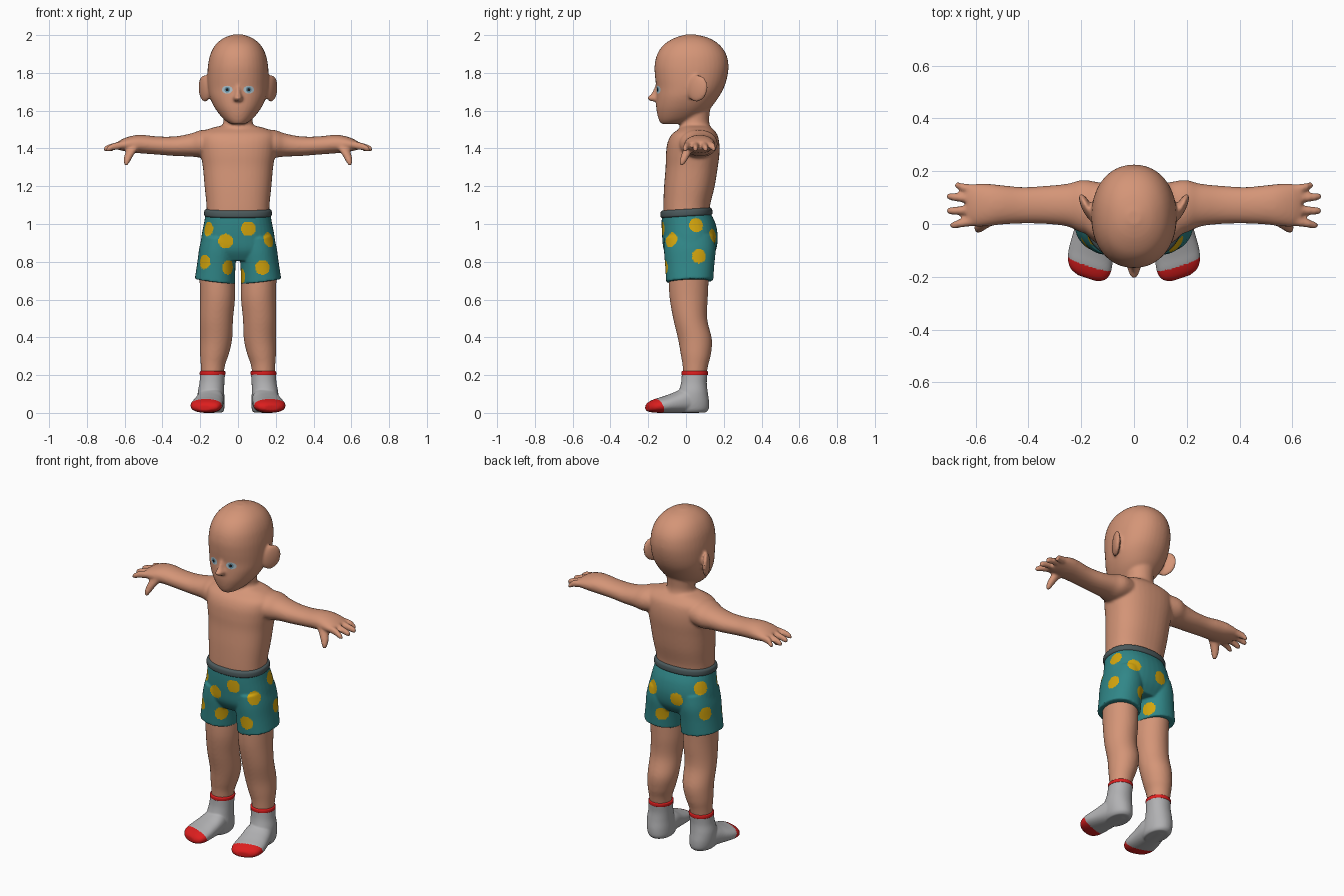
import bpy, bmesh, math
from mathutils import Matrix, Vector
from mathutils.bvhtree import BVHTree


def material(name, rgb):
    m = bpy.data.materials.new(name)
    m.diffuse_color = (*rgb, 1)
    return m


SKIN = material("skin", (0.66, 0.30, 0.185))
TEAL = material("teal cloth", (0.03, 0.24, 0.245))
YELLOW = material("yellow dots", (0.66, 0.38, 0.004))
BAND = material("dark grey elastic", (0.07, 0.10, 0.105))
GREY = material("sock grey", (0.44, 0.44, 0.45))
RED = material("sock red", (0.72, 0.013, 0.013))
WHITE = material("eye white", (0.45, 0.55, 0.6))
IRIS = material("eye blue", (0.12, 0.28, 0.38))
BLACK = material("pupil black", (0.01, 0.01, 0.012))


def smooth_rows(rows, steps=5):
    """Catmull-Rom interpolation of profile rows."""
    out = []
    for i in range(len(rows) - 1):
        p = [rows[max(0, min(len(rows) - 1, i + k))] for k in (-1, 0, 1, 2)]
        for j in range(steps):
            t = j / steps
            out.append([0.5 * (2 * b + (c - a) * t + (2 * a - 5 * b + 4 * c - d) * t * t
                               + (3 * b - a - 3 * c + d) * t ** 3) for a, b, c, d in zip(*p)])
    return out + [list(rows[-1])]


def loft(bm, rows, order="abz", side=1, power=2.0, slope_a=0.0, slope_b=0.0, n=40):
    """Closed tube; row = (position along, centre a, half a, low b, high b)."""
    rings = []
    for l, ac, ah, b0, b1 in smooth_rows(rows):
        ring = []
        for k in range(n):
            c, s = math.cos(2 * math.pi * k / n), math.sin(2 * math.pi * k / n)
            da = ah * math.copysign(abs(c) ** (2 / power), c)
            db = (b1 - b0) / 2 * math.copysign(abs(s) ** (2 / power), s)
            a, b, q = ac + da, (b0 + b1) / 2 + db, l + slope_a * da + slope_b * db
            x, y, z = {"abz": (a, b, q), "xba": (q, b, a), "ayb": (a, q, b)}[order]
            ring.append(bm.verts.new((x * side, y, z)))
        rings.append(ring)
    for r0, r1 in zip(rings, rings[1:]):
        for k in range(n):
            bm.faces.new((r0[k], r0[(k + 1) % n], r1[(k + 1) % n], r1[k]))
    bm.faces.new(rings[0][::-1])
    bm.faces.new(rings[-1])


def finish(name, bm, mats, voxel=0.0, iterations=6, rule=None):
    """Make the object, fuse overlapping parts into one skin, colour by rule."""
    bmesh.ops.recalc_face_normals(bm, faces=bm.faces)
    me = bpy.data.meshes.new(name)
    bm.to_mesh(me)
    bm.free()
    ob = bpy.data.objects.new(name, me)
    bpy.context.collection.objects.link(ob)
    if voxel:
        r = ob.modifiers.new("fuse", "REMESH")
        r.mode, r.voxel_size = "VOXEL", voxel
        s = ob.modifiers.new("soften", "SMOOTH")
        s.factor, s.iterations = 0.5, iterations
        dg = bpy.context.evaluated_depsgraph_get()
        ob.data = bpy.data.meshes.new_from_object(ob.evaluated_get(dg))
        ob.modifiers.clear()
    ob.data.materials.clear()
    for m in mats:
        ob.data.materials.append(m)
    for p in ob.data.polygons:
        p.use_smooth = True
        p.material_index = rule(p.center) if rule else 0
    return ob


# ---- body: head, neck, torso, arms, hands and legs fused together
bm = bmesh.new()
loft(bm, [(1.53, 0, .04, -.132, -.02), (1.55, 0, .07, -.143, .04), (1.58, 0, .098, -.152, .09),
          (1.62, 0, .126, -.158, .135), (1.67, 0, .149, -.158, .172), (1.72, 0, .159, -.157, .2),
          (1.78, 0, .162, -.164, .219), (1.84, 0, .159, -.166, .225), (1.9, 0, .146, -.152, .212),
          (1.95, 0, .118, -.117, .176), (1.985, 0, .075, -.06, .12), (2.003, 0, .025, 0, .05)], power=2.15)
# nose
loft(bm, [(1.74, 0, .012, -.16, -.1), (1.69, 0, .019, -.184, -.1), (1.668, 0, .026, -.208, -.1),
          (1.65, 0, .022, -.188, -.1)], n=16)
# neck and torso
loft(bm, [(1.46, 0, .1, -.05, .14), (1.51, 0, .086, -.035, .13), (1.55, 0, .076, -.026, .122),
          (1.62, 0, .08, -.03, .13)])
loft(bm, [(1.03, 0, .165, -.12, .122), (1.1, 0, .167, -.12, .128), (1.2, 0, .177, -.116, .152),
          (1.3, 0, .186, -.108, .168), (1.37, 0, .197, -.106, .177), (1.43, 0, .205, -.098, .176),
          (1.475, 0, .2, -.075, .165), (1.505, 0, .15, -.035, .14), (1.522, 0, .08, -.02, .12)], power=2.35)
for s in (1, -1):
    # arm and palm
    loft(bm, [(.1, 1.43, .07, -.04, .15), (.19, 1.425, .073, -.035, .167), (.25, 1.418, .061, -.01, .153),
              (.33, 1.412, .052, 0, .145), (.42, 1.415, .048, .002, .14), (.5, 1.422, .049, -.002, .147),
              (.55, 1.423, .046, -.008, .152), (.6, 1.42, .035, -.01, .152), (.635, 1.415, .022, .0, .145)],
         "xba", s, 2.1)
    # fingers: base y, tip y, tip x
    for yb, yt, xt in ((.012, -.004, .698), (.053, .05, .712), (.093, .104, .712), (.13, .146, .682)):
        loft(bm, [(.59, 1.42, .022, yb - .017, yb + .017),
                  (.65, 1.412, .02, (yb + yt) / 2 - .017, (yb + yt) / 2 + .017),
                  (xt - .015, 1.4, .017, yt - .014, yt + .014), (xt, 1.394, .009, yt - .007, yt + .007)],
             "xba", s, n=16)
    # thumb
    loft(bm, [(1.42, .545, .035, -.005, .05), (1.37, .574, .026, -.024, .025),
              (1.335, .588, .019, -.034, .005), (1.312, .592, .01, -.034, -.012)], "abz", s, n=16)
    # ear
    ear = (Matrix.Diagonal((s, 1, 1, 1)) @ Matrix.Translation((.177, .06, 1.717))
           @ Matrix.Rotation(math.radians(-27), 4, "Z") @ Matrix.Rotation(math.radians(-15), 4, "X")
           @ Matrix.Diagonal((.019, .06, .072, 1)))
    bmesh.ops.create_uvsphere(bm, u_segments=24, v_segments=16, radius=1, matrix=ear)
    # leg
    loft(bm, [(.16, .137, .055, -.012, .1), (.25, .133, .064, -.018, .117), (.31, .125, .076, -.028, .132),
              (.39, .116, .085, -.042, .137), (.5, .114, .088, -.068, .112), (.62, .108, .093, -.088, .116),
              (.75, .112, .093, -.092, .122)], "abz", s)
body = finish("body", bm, [SKIN], 0.0075, 7)

# ---- eyes: thin plates laid on the face
bm = bmesh.new()
bm.from_mesh(body.data)
face_tree = BVHTree.FromBMesh(bm)
bm.free()


def eye_plate(name, mat, rx, rz, lift):
    b = bmesh.new()
    for s in (1, -1):
        def spot(r, k):
            x = s * .057 + r * rx * math.cos(k * math.pi / 12)
            z = 1.711 + r * rz * math.sin(k * math.pi / 12)
            hit = face_tree.ray_cast(Vector((x, -1, z)), Vector((0, 1, 0)))[0]
            return b.verts.new((x, (hit.y if hit else -.15) - lift, z))
        rings = [[spot(r, k) for k in range(24)] for r in (.25, .6, 1)]
        b.faces.new(rings[0])
        for r0, r1 in zip(rings, rings[1:]):
            for k in range(24):
                b.faces.new((r0[k], r1[k], r1[(k + 1) % 24], r0[(k + 1) % 24]))
    ob = finish(name, b, [mat])
    if sum(p.normal.y for p in ob.data.polygons) > 0:
        ob.data.flip_normals()


eye_plate("eye_whites", WHITE, .028, .021, .0015)
eye_plate("eye_irises", IRIS, .015, .015, .003)
eye_plate("eye_pupils", BLACK, .008, .008, .0045)

# ---- shorts with dots
DOTS = [Vector(d) for d in (
    (-.165, -.075, .975), (-.065, -.12, .91), (.055, -.125, .975), (.165, -.08, .917), (-.175, -.08, .80),
    (-.05, -.085, .77), (.13, -.107, .77), (.025, -.03, .725), (.182, .055, .995), (.212, .07, .83),
    (.12, .145, .935), (-.05, .16, .91), (.065, .135, .783), (-.16, .09, .98), (-.19, .09, .836),
    (-.03, .09, .74))]
bm = bmesh.new()
loft(bm, [(.805, 0, .17, -.085, .125), (.86, 0, .2, -.117, .158), (.93, 0, .194, -.126, .168),
          (1.0, 0, .181, -.129, .157), (1.055, 0, .171, -.127, .132)], power=2.3)
for s in (1, -1):
    loft(bm, [(.697, .122, .107, -.105, .144), (.78, .115, .101, -.11, .15), (.86, .107, .098, -.116, .157),
              (.93, .1, .088, -.115, .15)], "abz", s, 2.2, slope_a=.12, slope_b=.04)
finish("shorts", bm, [TEAL, YELLOW], 0.006, 4,
       lambda c: int(any((c - d).length < .039 for d in DOTS)))

# waistband
bm = bmesh.new()
loft(bm, [(1.04, 0, .172, -.128, .135), (1.048, 0, .179, -.135, .14), (1.07, 0, .178, -.134, .138),
          (1.079, 0, .168, -.124, .128)], power=2.3, slope_b=.06, n=64)
finish("waistband", bm, [BAND])

# ---- socks with red toes and red cuff
for s, side in ((1, "right"), (-1, "left")):
    bm = bmesh.new()
    loft(bm, [(.002, .137, .055, -.05, .105), (.02, .139, .066, -.06, .12), (.06, .142, .071, -.06, .122),
              (.11, .143, .07, -.04, .115), (.16, .138, .066, -.026, .11), (.212, .134, .066, -.022, .114)],
         "abz", s, 2.1)
    loft(bm, [(.07, .134, .055, 0, .1), (0, .144, .07, 0, .13), (-.07, .156, .078, 0, .104),
              (-.12, .164, .083, 0, .086), (-.16, .17, .081, .001, .074), (-.19, .175, .066, .005, .058),
              (-.205, .178, .036, .012, .042)], "ayb", s, 2.3, slope_a=.33)
    finish(side + "_sock", bm, [GREY, RED], 0.005, 6,
           lambda c: int(.3 * abs(c.x) - .95 * c.y - .4 * c.z > .175))
    bm = bmesh.new()
    loft(bm, [(.2, .135, .066, -.022, .114), (.204, .135, .068, -.024, .116),
              (.217, .134, .068, -.024, .116), (.221, .134, .064, -.02, .112)], "abz", s)
    finish(side + "_sock_cuff", bm, [RED])
